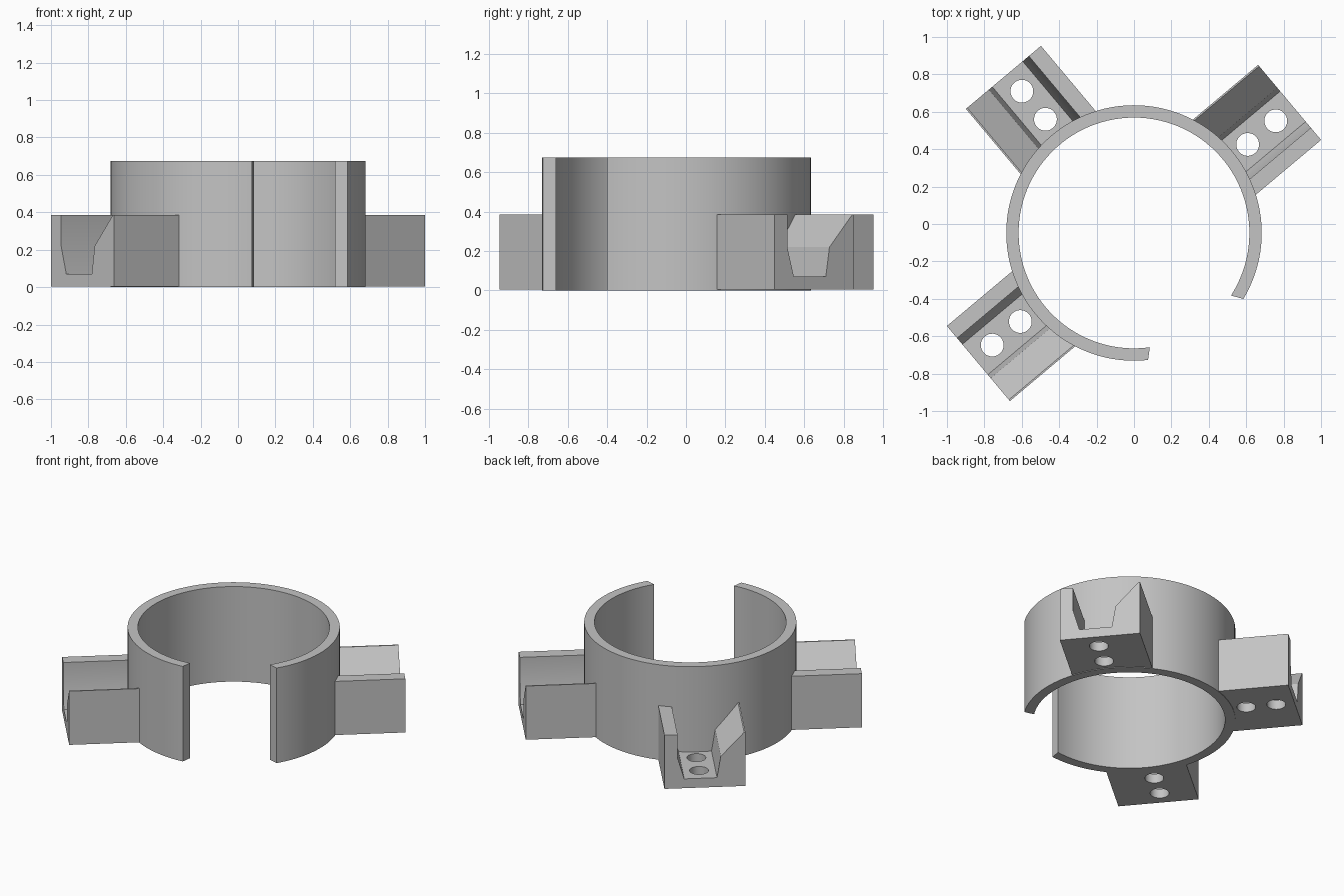
import bpy
import bmesh
from math import radians, cos, sin
from mathutils import Vector, Matrix

cube = bpy.data.objects.get("Cube")
if cube:
    bpy.data.objects.remove(cube, do_unlink=True)

CENTRE = Vector((0, -0.048, 0))
OUTER, INNER, HEIGHT = 0.683, 0.617, 0.675
BLOCK_IN, BLOCK_OUT = 0.625, 1.086

grey = bpy.data.materials.new("plain_grey")
grey.use_nodes = True
grey.diffuse_color = (0.55, 0.55, 0.55, 1)
grey.node_tree.nodes["Principled BSDF"].inputs["Base Color"].default_value = grey.diffuse_color


def extruded(name, points, faces, offset):
    """Solid made by sweeping flat faces along an offset."""
    bm = bmesh.new()
    verts = [bm.verts.new(p) for p in points]
    flat = [bm.faces.new([verts[i] for i in f]) for f in faces]
    swept = bmesh.ops.extrude_face_region(bm, geom=flat, use_keep_orig=True)
    moved = [g for g in swept["geom"] if isinstance(g, bmesh.types.BMVert)]
    bmesh.ops.translate(bm, verts=moved, vec=offset)
    bmesh.ops.recalc_face_normals(bm, faces=bm.faces)
    mesh = bpy.data.meshes.new(name)
    bm.to_mesh(mesh)
    bm.free()
    mesh.materials.append(grey)
    obj = bpy.data.objects.new(name, mesh)
    bpy.context.collection.objects.link(obj)
    return obj


def activate(obj):
    bpy.ops.object.select_all(action="DESELECT")
    obj.select_set(True)
    bpy.context.view_layer.objects.active = obj


def smooth(obj, angle):
    activate(obj)
    bpy.ops.object.shade_smooth_by_angle(angle=radians(angle))


# Open ring, with slightly flared ends at the gap
STEPS = 96
points = []
for i in range(STEPS + 1):
    t = i / STEPS
    for radius, start, end in ((OUTER, -31.1, 276.3), (INNER, -32.8, 277.9)):
        a = radians(start + (end - start) * t)
        points.append((radius * cos(a), radius * sin(a), 0))
strip = [(2 * i, 2 * i + 2, 2 * i + 3, 2 * i + 1) for i in range(STEPS)]
ring = extruded("open_ring", points, strip, (0, 0, HEIGHT))
ring.location = CENTRE
smooth(ring, 30)

# Grooved bracket cross-section: tangential position, height
profile = [(-0.262, 0.004), (0.262, 0.004), (0.262, 0.385), (0.253, 0.385),
           (0.102, 0.22), (0.078, 0.07), (-0.134, 0.07),
           (-0.177, 0.22), (-0.177, 0.385), (-0.262, 0.385)]

for name, angle in (("left", 40), ("back_right", 130), ("front_right", 220)):
    section = [(BLOCK_IN, t, z) for t, z in profile]
    bracket = extruded(name + "_bracket", section, [range(len(section))],
                       (BLOCK_OUT - BLOCK_IN, 0, 0))
    # Two screw holes through the groove floor
    for r in (0.77, 0.966):
        bpy.ops.mesh.primitive_cylinder_add(vertices=32, radius=0.061, depth=0.3,
                                            location=(r, -0.028, 0.05))
        cutter = bpy.context.object
        cutter.name = "hole_cutter"
        cutter.hide_render = True
        activate(bracket)
        cut = bracket.modifiers.new("hole", "BOOLEAN")
        cut.operation = "DIFFERENCE"
        cut.solver = "EXACT"
        cut.object = cutter
        bpy.ops.object.modifier_apply(modifier=cut.name)
        bpy.data.objects.remove(cutter, do_unlink=True)
    bracket.data.transform(Matrix.Translation(CENTRE) @ Matrix.Rotation(radians(angle), 4, "Z"))
    smooth(bracket, 30)
